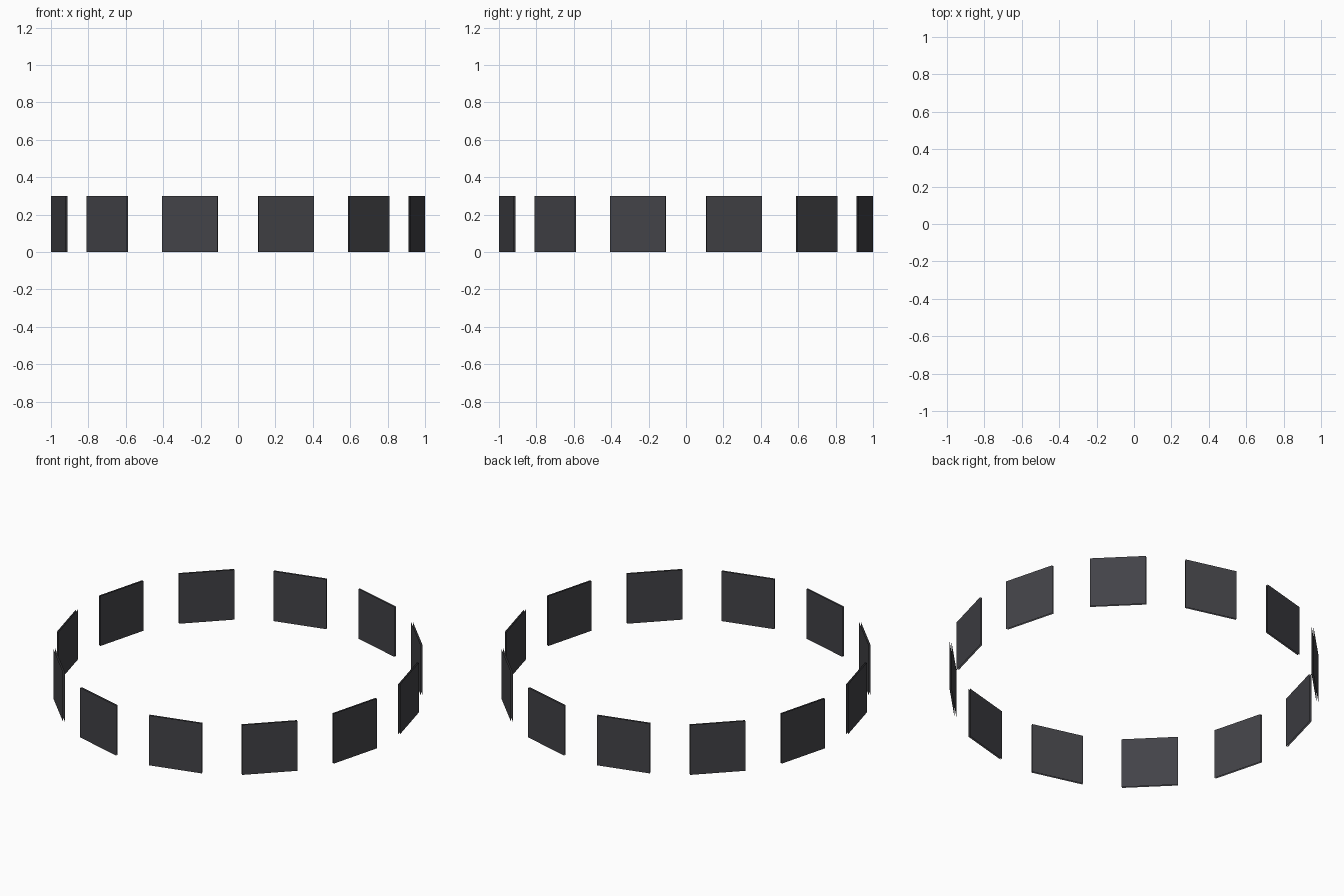
import bpy, bmesh, math

if "Cube" in bpy.data.objects:
    bpy.data.objects.remove(bpy.data.objects["Cube"])

COUNT = 12          # panels around the ring
APOTHEM = 0.9935    # distance from axis to outer skin
HALF_W = 0.1535     # half panel width
HEIGHT = 0.30
GAP = 0.01          # distance between the outer and inner skins

mat = bpy.data.materials.new("charcoal")
mat.diffuse_color = (0.056, 0.056, 0.064, 1.0)
mat.use_nodes = True
mat.node_tree.nodes["Principled BSDF"].inputs["Base Color"].default_value = mat.diffuse_color


def skin(bm, dist, outward):
    """One flat upright sheet facing +x (outward) or -x."""
    pts = [(-HALF_W, 0), (HALF_W, 0), (HALF_W, HEIGHT), (-HALF_W, HEIGHT)]
    if not outward:
        pts.reverse()
    bm.faces.new([bm.verts.new((dist, y, z)) for y, z in pts])


# One panel: two thin open-edged skins
bm = bmesh.new()
skin(bm, APOTHEM, True)
skin(bm, APOTHEM - GAP, False)
mesh = bpy.data.meshes.new("ring_panel")
bm.to_mesh(mesh)
bm.free()
mesh.materials.append(mat)

# Ring of evenly spaced panels, with gaps on the main axes
for i in range(COUNT):
    panel = bpy.data.objects.new(f"ring_panel_{i + 1}", mesh)
    panel.rotation_euler.z = math.radians(15 + i * 360 / COUNT)
    bpy.context.collection.objects.link(panel)
